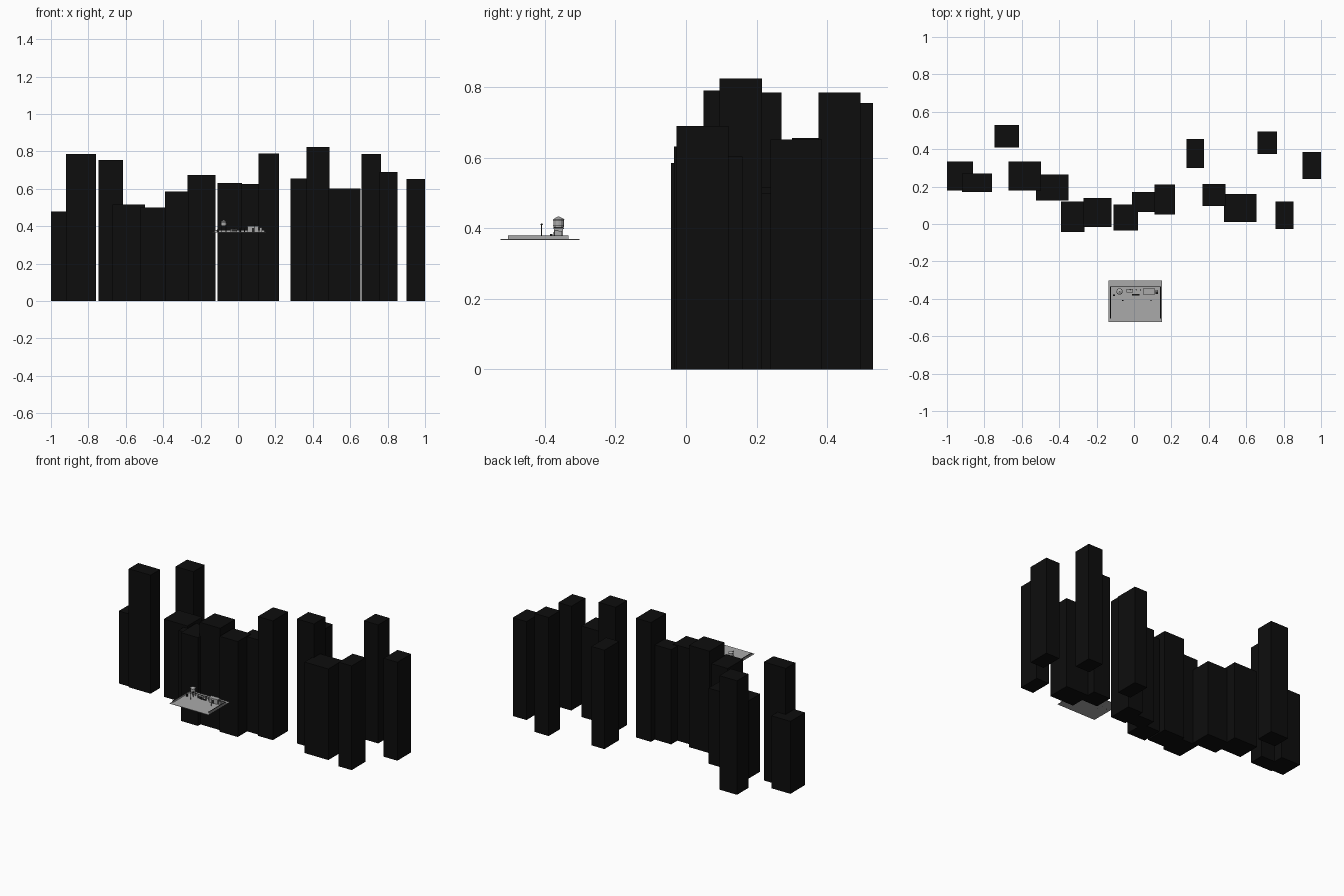
import bpy
import math

cube = bpy.data.objects.get("Cube")
if cube:
    bpy.data.objects.remove(cube, do_unlink=True)


def material(name, v):
    m = bpy.data.materials.new(name)
    m.use_nodes = True
    m.diffuse_color = (v, v, v, 1)
    bsdf = next(n for n in m.node_tree.nodes if n.type == 'BSDF_PRINCIPLED')
    bsdf.inputs["Base Color"].default_value = (v, v, v, 1)
    return m


black = material("building black", 0.004)
grey = material("rooftop grey", 0.40)
dark = material("detail dark", 0.02)


def box(name, x0, x1, y0, y1, z0, z1, mat):
    bpy.ops.mesh.primitive_cube_add(size=1, location=((x0 + x1) / 2, (y0 + y1) / 2, (z0 + z1) / 2))
    o = bpy.context.object
    o.name = name
    o.scale = (x1 - x0, y1 - y0, z1 - z0)
    bpy.ops.object.transform_apply(location=False, rotation=False, scale=True)
    o.data.materials.append(mat)
    return o


def cone(name, x, y, z0, z1, r0, r1, mat, sides=12):
    bpy.ops.mesh.primitive_cone_add(vertices=sides, radius1=r0, radius2=r1, depth=z1 - z0,
                                    location=(x, y, (z0 + z1) / 2))
    o = bpy.context.object
    o.name = name
    o.data.materials.append(mat)
    return o


# Skyline towers: left, right, front, back, height
towers = [
    (-1.0, -.86, .18, .335, .48), (-.92, -.76, .17, .27, .785),
    (-.745, -.615, .41, .53, .755), (-.67, -.497, .18, .335, .515),
    (-.525, -.35, .125, .265, .50), (-.39, -.265, -.042, .12, .585),
    (-.27, -.12, -.015, .14, .675), (-.11, .022, -.034, .105, .632),
    (-.01, .115, .065, .17, .627), (.11, .22, .05, .21, .79),
    (.28, .375, .30, .455, .655), (.365, .49, .095, .215, .825),
    (.48, .655, .01, .16, .603), (.66, .765, .375, .495, .785),
    (.757, .852, -.027, .12, .69), (.90, 1.0, .24, .385, .652),
]
for i, (x0, x1, y0, y1, h) in enumerate(towers):
    box(f"skyline_tower_{i + 1}", x0, x1, y0, y1, 0, h, black)

# Roof sheet
Z = .367
box("roof_sheet", -.135, .15, -.525, -.302, Z, Z + .002, grey)

# Low parapet on the sides and back, with dark caps
walls = {
    "left_parapet": (.138, .144, -.505, -.333),
    "right_parapet": (-.129, -.123, -.505, -.333),
    "back_parapet": (-.129, .144, -.337, -.333),
}
for name, (x0, x1, y0, y1) in walls.items():
    box(name, x0, x1, y0, y1, Z, Z + .011, grey)
    box(name + "_cap", x0, x1, y0, y1, Z + .011, Z + .012, dark)

# Water tank on four legs
tx, ty = -.077, -.361
for sx in (-1, 1):
    for sy in (-1, 1):
        cone("tank_leg", tx + sx * .01, ty + sy * .01, Z, .402, .0015, .0015, dark, 6)
box("tank_platform", tx - .014, tx + .014, ty - .014, ty + .014, .400, .403, dark)
cone("water_tank", tx, ty, .403, .425, .015, .015, grey)
cone("tank_roof", tx, ty, .425, .434, .017, 0, grey)
for z in (.408, .420):
    cone("tank_band", tx, ty, z, z + .0015, .0155, .0155, dark)

# Stair hut and ventilation units
box("stair_hut", .05, .11, -.374, -.348, Z, .398, grey)
box("stair_hut_roof", .048, .112, -.376, -.346, .398, .401, grey)
box("stair_hut_door", .074, .086, -.376, -.374, Z, .390, dark)
box("vent_unit", -.04, -.005, -.365, -.348, Z, .385, grey)
box("vent_grille", -.036, -.009, -.367, -.365, .371, .382, dark)
box("bench", -.012, .03, -.381, -.374, .376, .380, dark)
box("small_crate", .116, .128, -.372, -.352, Z, .392, grey)
box("crate_lid", .115, .129, -.373, -.362, .392, .394, dark)
box("corner_vent", -.112, -.102, -.386, -.378, Z, .383, dark)
for x in (-.02, .012, .035):
    cone("vent_pipe", x, -.352, Z, .388, .003, .003, dark, 8)

# Slim lamp posts
for x in (-.06, .09):
    cone("lamp_post", x, -.409, Z, .410, .0012, .0012, dark, 6)
    cone("lamp_head", x, -.409, .409, .414, .0035, .002, dark, 8)
